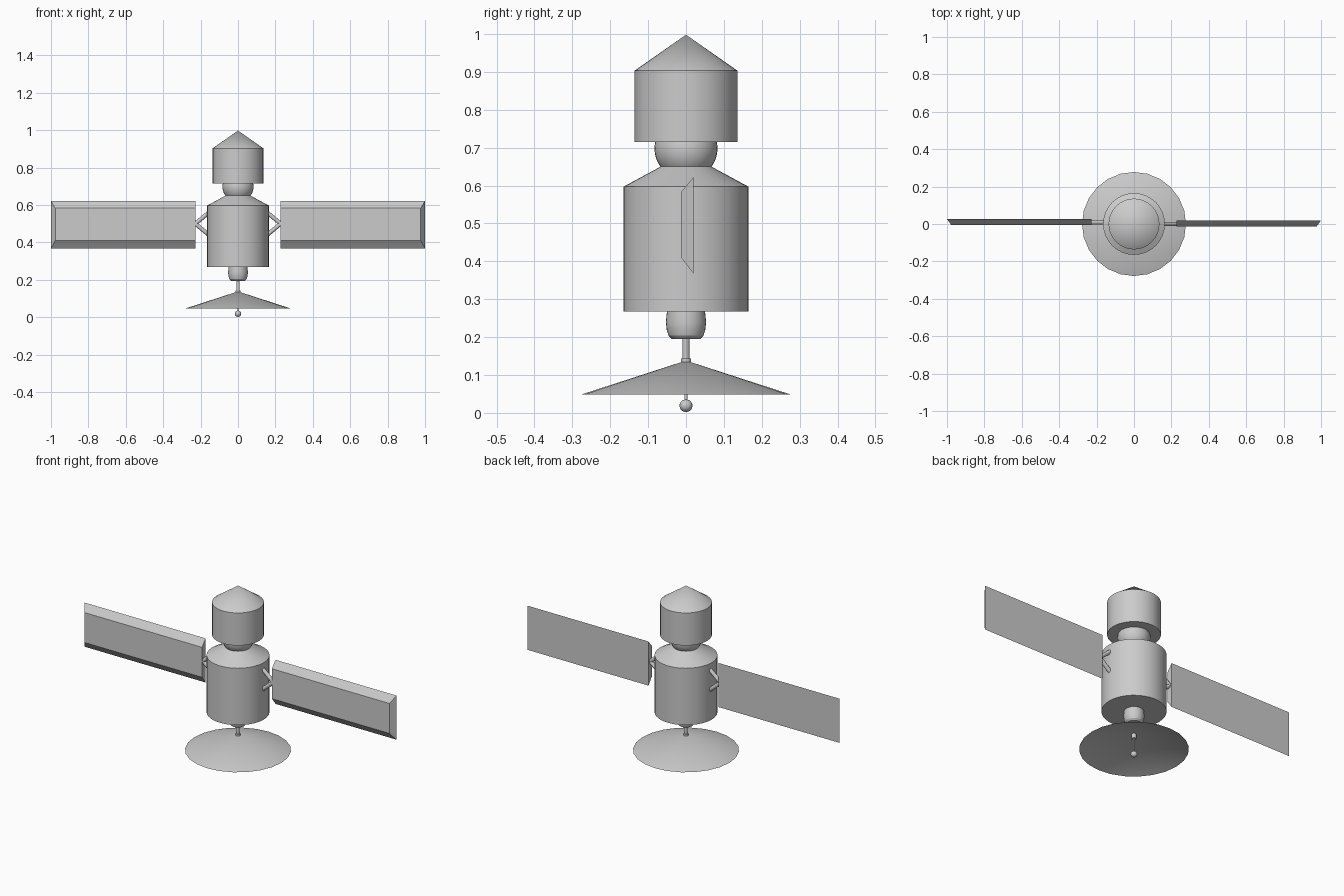
import bpy, bmesh, math
from mathutils import Vector

if "Cube" in bpy.data.objects:
    bpy.data.objects.remove(bpy.data.objects["Cube"])


def finish(name, bm, smooth=True):
    bmesh.ops.recalc_face_normals(bm, faces=bm.faces)
    mesh = bpy.data.meshes.new(name)
    bm.to_mesh(mesh)
    bm.free()
    ob = bpy.data.objects.new(name, mesh)
    bpy.context.collection.objects.link(ob)
    if smooth:
        bpy.ops.object.select_all(action='DESELECT')
        ob.select_set(True)
        bpy.context.view_layer.objects.active = ob
        bpy.ops.object.shade_smooth_by_angle(angle=math.radians(25))
    return ob


def lathe(name, profile, sides=32):
    """Spin a (radius, z) profile around the z axis."""
    bm = bmesh.new()
    vs = [bm.verts.new((r, 0, z)) for r, z in profile]
    edges = [bm.edges.new(p) for p in zip(vs, vs[1:])]
    bmesh.ops.spin(bm, geom=vs + edges, cent=(0, 0, 0), axis=(0, 0, 1),
                   angle=math.tau, steps=sides, use_duplicate=False)
    bmesh.ops.remove_doubles(bm, verts=bm.verts, dist=1e-5)
    return finish(name, bm)


def rod(name, a, b, radius, sides=12):
    a, b = Vector(a), Vector(b)
    bm = bmesh.new()
    bmesh.ops.create_cone(bm, cap_ends=True, segments=sides, radius1=radius,
                          radius2=radius, depth=(b - a).length)
    q = (b - a).to_track_quat('Z', 'Y')
    for v in bm.verts:
        v.co = q @ v.co + (a + b) / 2
    return finish(name, bm)


def ball_profile(r, zc, z0, z1, n=12):
    pts = [(0, z0)]
    for i in range(n + 1):
        z = z0 + (z1 - z0) * i / n
        pts.append((math.sqrt(max(r * r - (z - zc) ** 2, 0)), z))
    return pts + [(0, z1)]


# Stacked hull
lathe("nose_module", [(0, .715), (.136, .715), (.136, .903), (0, .998)])
lathe("neck_joint", ball_profile(.083, .698, .645, .73))
lathe("main_body", [(0, .268), (.165, .268), (.165, .597), (.063, .652), (0, .652)])
lathe("lower_joint", [(0, .195), (.037, .195), (.046, .204), (.051, .22),
                      (.053, .24), (.05, .27), (0, .27)])

# Antenna: mast, collar, open dish and feed
rod("antenna_mast", (0, 0, .12), (0, 0, .20), .009)
rod("antenna_collar", (0, 0, .108), (0, 0, .144), .013)
lathe("antenna_dish", [(0, .138), (.278, .048)], 24)
rod("feed_rod", (0, 0, .03), (0, 0, .12), .004)
lathe("feed_ball", ball_profile(.017, .019, .002, .036), 16)

# Solar wings: bevelled front face, outer end slanted, inner end flat
for side, label, dy in ((-1, "left", .007), (1, "right", 0)):
    bm = bmesh.new()
    rings = []
    for y, x1, z0, z1 in ((-.013, .977, .41, .583), (.02, 1, .367, .622)):
        rings.append([bm.verts.new((side * x, y + dy, z)) for x, z in
                      ((.226, z0), (x1, z0), (x1, z1), (.226, z1))])
    front, back = rings
    bm.faces.new(front)
    bm.faces.new(back[::-1])
    for i in range(4):
        j = (i + 1) % 4
        bm.faces.new((front[i], front[j], back[j], back[i]))
    finish(label + "_solar_panel", bm, False)
    # V bracket from the hull to the panel
    for end, z in (("upper", .565), ("lower", .435)):
        rod(f"{label}_{end}_strut", (side * .15, dy, z),
            (side * .228, dy, .5), .011)
